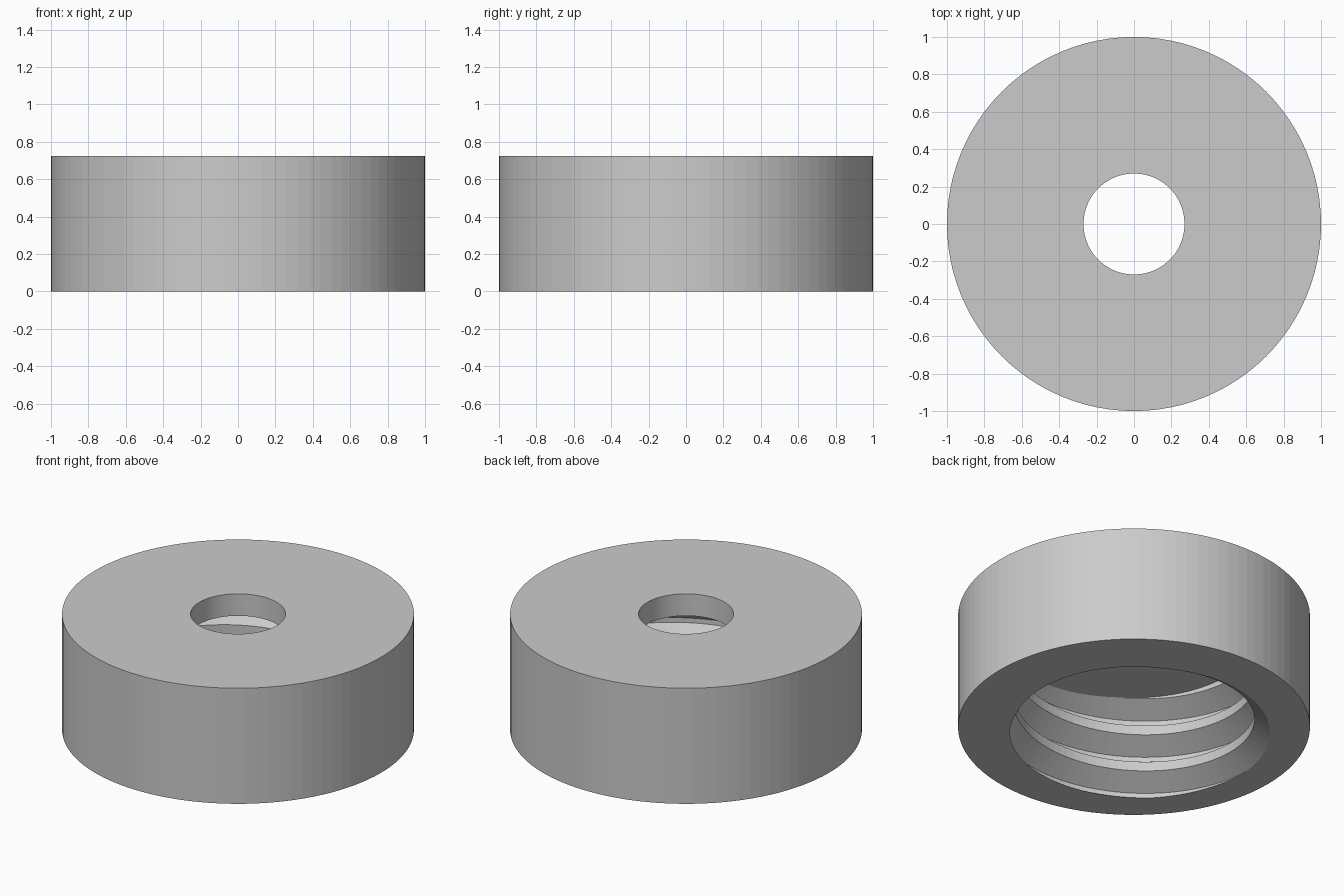
import bpy, bmesh, math

cube = bpy.data.objects.get("Cube")
if cube:
    bpy.data.objects.remove(cube, do_unlink=True)

SIDES = 96
HEIGHT, CEILING = 0.725, 0.587
OUTER_R, HOLE_R = 1.0, 0.27
PITCH, ROOT_R, CREST_R = 0.237, 0.813, 0.685
START = math.radians(20)    # direction in which a crest meets the bottom rim
TURNS = range(-2, 5)

bm = bmesh.new()


def ring(radius, z):
    return [bm.verts.new((radius * math.cos(math.tau * i / SIDES),
                          radius * math.sin(math.tau * i / SIDES), z))
            for i in range(SIDES)]


def wall(low, high):
    for i in range(SIDES):
        j = (i + 1) % SIDES
        bm.faces.new((low[i], low[j], high[j], high[i]))


# Internal screw thread: one column of profile points per step around the bore
profile = [(-1 / 8, CREST_R), (1 / 8, CREST_R),
           (7 / 16, ROOT_R), (9 / 16, ROOT_R)]
columns = []
for i in range(SIDES):
    a = START + math.tau * i / SIDES
    columns.append([bm.verts.new((r * math.cos(a), r * math.sin(a),
                                  PITCH * (turn + i / SIDES + dz)))
                    for turn in TURNS for dz, r in profile])
for i in range(SIDES):
    here, after = columns[i], columns[(i + 1) % SIDES]
    if i == SIDES - 1:      # the last column joins the first, one pitch up
        after = after[len(profile):]
    for k in range(len(after) - 1):
        bm.faces.new((here[k], after[k], after[k + 1], here[k + 1]))

# Trim the thread to the bore depth
for z, direction in ((0, -1), (CEILING, 1)):
    bmesh.ops.bisect_plane(bm, geom=bm.verts[:] + bm.edges[:] + bm.faces[:],
                           dist=1e-5, plane_co=(0, 0, z),
                           plane_no=(0, 0, direction), clear_outer=True)
bmesh.ops.remove_doubles(bm, verts=bm.verts[:], dist=1e-5)

# Outer wall and the hole through the top
wall(ring(OUTER_R, 0), ring(OUTER_R, HEIGHT))
wall(ring(HOLE_R, CEILING), ring(HOLE_R, HEIGHT))

# Flat bottom rim, inner ceiling and top
for z, direction in ((0, -1), (CEILING, -1), (HEIGHT, 1)):
    edges = [e for e in bm.edges if e.is_boundary
             and all(abs(v.co.z - z) < 1e-4 for v in e.verts)]
    bmesh.ops.triangle_fill(bm, edges=edges, use_beauty=True,
                            normal=(0, 0, direction))
bmesh.ops.recalc_face_normals(bm, faces=bm.faces[:])

mesh = bpy.data.meshes.new("threaded_cap")
bm.to_mesh(mesh)
bm.free()
cap = bpy.data.objects.new("threaded_cap", mesh)
bpy.context.collection.objects.link(cap)

# Plain grey material
grey = bpy.data.materials.new("light_grey")
grey.use_nodes = True
colour = (0.6, 0.6, 0.6, 1)
grey.diffuse_color = colour
grey.node_tree.nodes["Principled BSDF"].inputs["Base Color"].default_value = colour
mesh.materials.append(grey)
